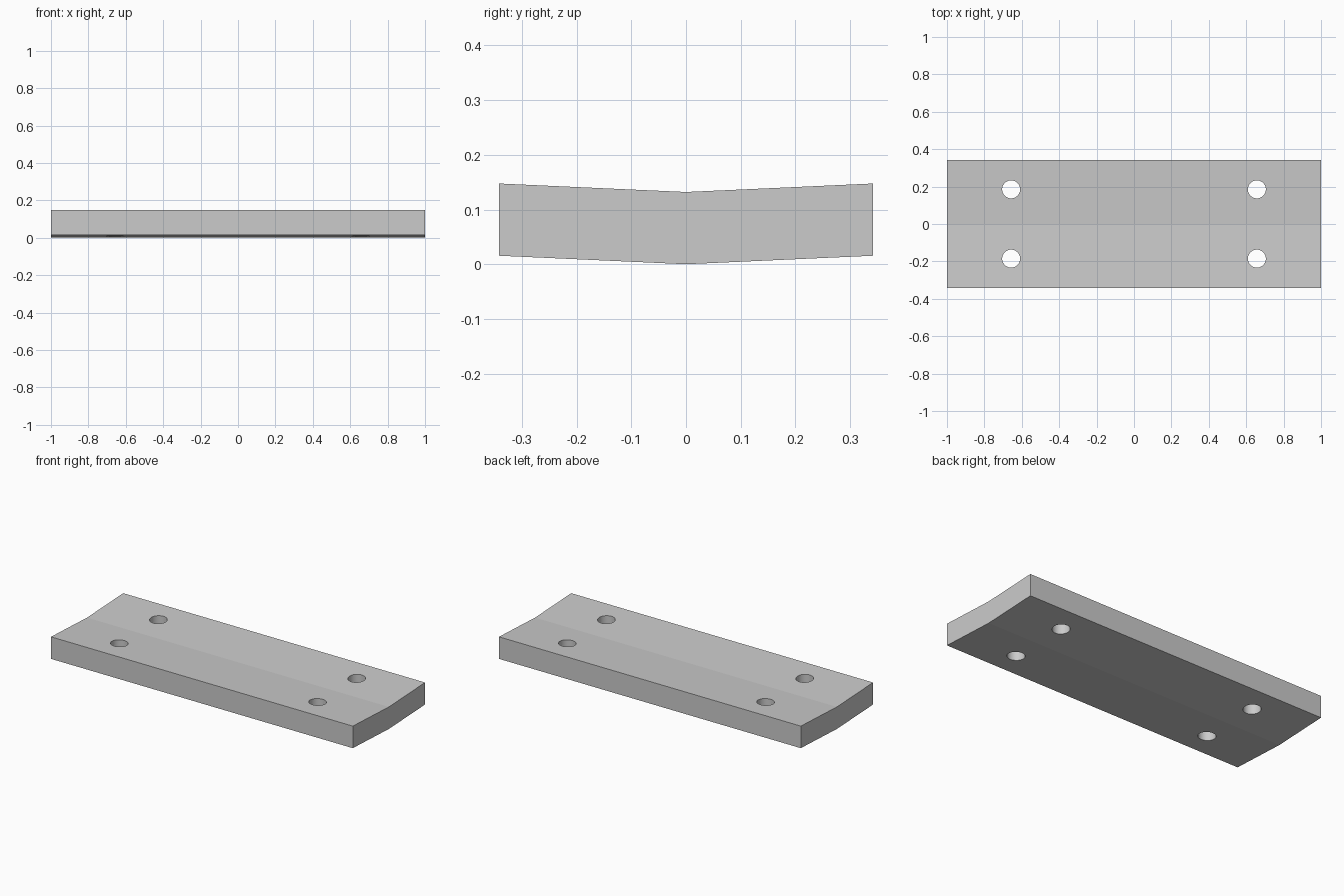
import bpy
import bmesh

old = bpy.data.objects.get("Cube")
if old:
    bpy.data.objects.remove(old, do_unlink=True)

HALF_LENGTH, HALF_WIDTH = 1.0, 0.342
THICKNESS, RISE = 0.132, 0.0155
HOLE_X, HOLE_Y, HOLE_RADIUS = 0.657, 0.185, 0.048

grey = bpy.data.materials.new("plain grey")
grey.use_nodes = True
grey.diffuse_color = (0.6, 0.6, 0.6, 1)
grey.node_tree.nodes["Principled BSDF"].inputs["Base Color"].default_value = grey.diffuse_color


def add_object(name, bm):
    bmesh.ops.recalc_face_normals(bm, faces=bm.faces)
    mesh = bpy.data.meshes.new(name)
    bm.to_mesh(mesh)
    bm.free()
    obj = bpy.data.objects.new(name, mesh)
    bpy.context.collection.objects.link(obj)
    mesh.materials.append(grey)
    return obj


# Plate: shallow V profile swept along x
bm = bmesh.new()
lower = [(-HALF_WIDTH, RISE), (0, 0), (HALF_WIDTH, RISE)]
upper = [(y, z + THICKNESS) for y, z in reversed(lower)]
profile = bm.faces.new([bm.verts.new((-HALF_LENGTH, y, z)) for y, z in lower + upper])
swept = bmesh.ops.extrude_face_region(bm, geom=[profile], use_keep_orig=True)
moved = [v for v in swept["geom"] if isinstance(v, bmesh.types.BMVert)]
bmesh.ops.translate(bm, verts=moved, vec=(2 * HALF_LENGTH, 0, 0))
plate = add_object("plate", bm)

# Four round bolt holes
bm = bmesh.new()
for sx in (-1, 1):
    for sy in (-1, 1):
        hole = bmesh.ops.create_cone(bm, cap_ends=True, segments=48, depth=1,
                                     radius1=HOLE_RADIUS, radius2=HOLE_RADIUS)
        bmesh.ops.translate(bm, verts=hole["verts"], vec=(sx * HOLE_X, sy * HOLE_Y, 0))
cutter = add_object("hole_cutter", bm)
cutter.hide_render = True

cut = plate.modifiers.new("bolt holes", "BOOLEAN")
cut.operation, cut.solver, cut.object = "DIFFERENCE", "EXACT", cutter
bpy.context.view_layer.objects.active = plate
bpy.ops.object.modifier_apply(modifier=cut.name)
bpy.data.objects.remove(cutter, do_unlink=True)

# Smooth hole walls, flat plate faces
for face in plate.data.polygons:
    inside = abs(face.center.x) < HALF_LENGTH - 0.01 and abs(face.center.y) < HALF_WIDTH - 0.01
    face.use_smooth = inside and abs(face.normal.z) < 0.5
